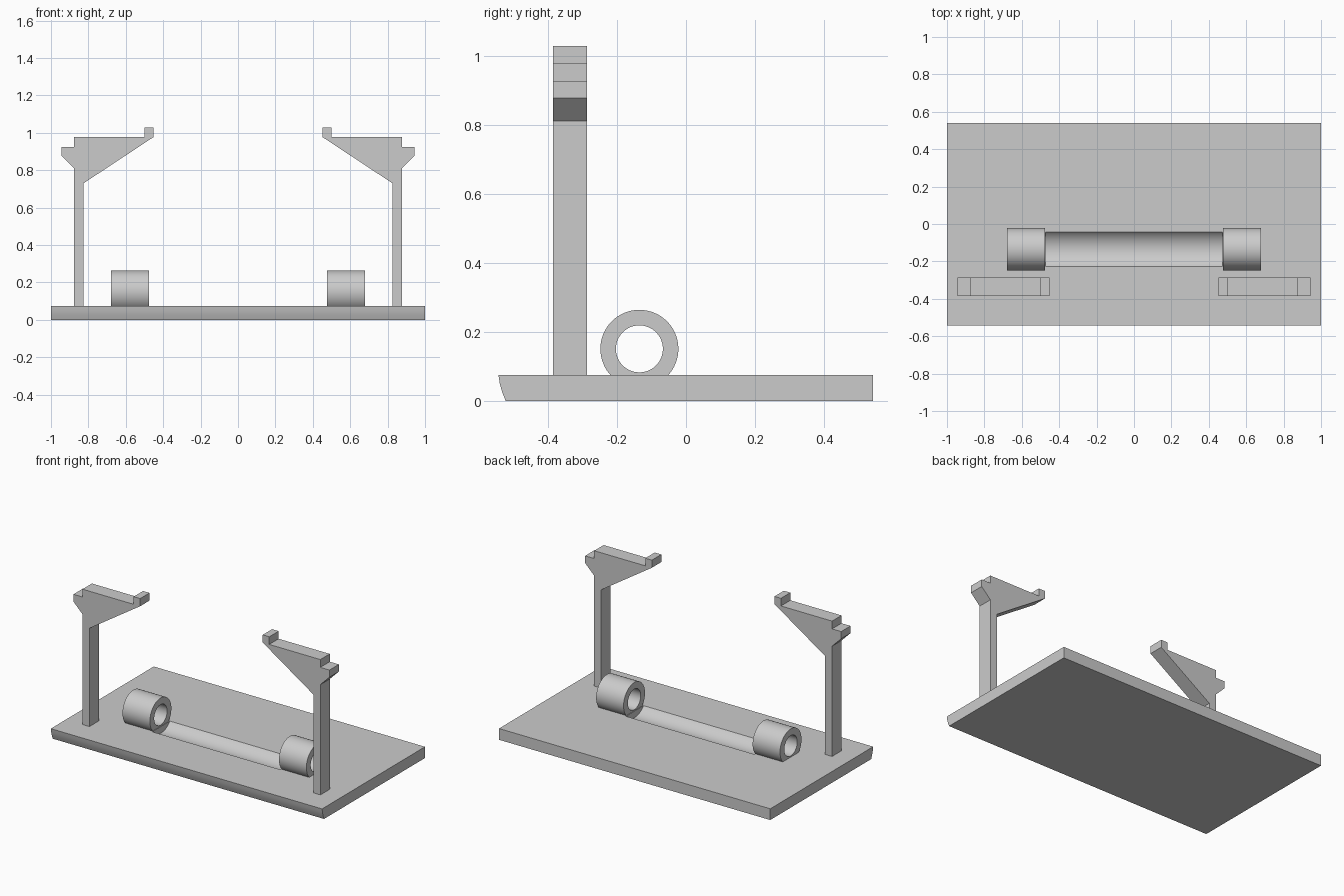
import bpy
import bmesh
import math
from mathutils import Matrix, Vector

cube = bpy.data.objects.get("Cube")
if cube:
    bpy.data.objects.remove(cube, do_unlink=True)

GREY = (0.6, 0.6, 0.6, 1.0)
grey = bpy.data.materials.new("plain grey")
grey.use_nodes = True
grey.diffuse_color = GREY
grey.node_tree.nodes["Principled BSDF"].inputs["Base Color"].default_value = GREY

AXIS_Y, AXIS_Z = -0.135, 0.151


def finish(name, bm):
    bmesh.ops.recalc_face_normals(bm, faces=bm.faces)
    mesh = bpy.data.meshes.new(name)
    bm.to_mesh(mesh)
    bm.free()
    mesh.materials.append(grey)
    obj = bpy.data.objects.new(name, mesh)
    bpy.context.collection.objects.link(obj)
    return obj


def prism(name, points, offset):
    """Extrude a flat outline along the offset."""
    bm = bmesh.new()
    face = bm.faces.new([bm.verts.new(p) for p in points])
    new = bmesh.ops.extrude_face_region(bm, geom=[face])["geom"]
    verts = [v for v in new if isinstance(v, bmesh.types.BMVert)]
    bmesh.ops.translate(bm, verts=verts, vec=offset)
    return finish(name, bm)


def smooth(obj):
    bpy.ops.object.select_all(action='DESELECT')
    obj.select_set(True)
    bpy.context.view_layer.objects.active = obj
    bpy.ops.object.shade_smooth_by_angle(angle=math.radians(30))


# Base plate with a rounded-under front edge
side = [(0.541, 0), (0.541, 0.075), (-0.543, 0.075), (-0.539, 0.05),
        (-0.532, 0.025), (-0.522, 0)]
base = prism("base_plate", [(-1, y, z) for y, z in side], (2, 0, 0))

# Round-bottomed trough cut into the plate between the rings
bm = bmesh.new()
bmesh.ops.create_cone(
    bm, cap_ends=True, segments=96, radius1=0.12, radius2=0.12, depth=0.945,
    matrix=Matrix.Translation((0, AXIS_Y, AXIS_Z)) @ Matrix.Rotation(math.pi / 2, 4, 'Y'))
cutter = finish("trough_cutter", bm)
cutter.hide_render = True
cutter.hide_set(True)
cut = base.modifiers.new("trough", 'BOOLEAN')
cut.operation = 'DIFFERENCE'
cut.solver = 'EXACT'
cut.object = cutter
# Bake the cut so that the cutter can go
mesh = bpy.data.meshes.new_from_object(
    base.evaluated_get(bpy.context.evaluated_depsgraph_get()))
base.modifiers.clear()
base.data = mesh
bpy.data.objects.remove(cutter, do_unlink=True)
smooth(base)

# Mirrored rings and bracket posts
outline = [(0.877, 0.07), (0.877, 0.81), (0.944, 0.877), (0.944, 0.925),
           (0.877, 0.925), (0.877, 0.977), (0.5, 0.977), (0.5, 1.028),
           (0.452, 1.028), (0.452, 0.977), (0.826, 0.73), (0.826, 0.07)]
for label, s in (("left", 1), ("right", -1)):
    prism(label + "_bracket_post", [(s * x, -0.385, z) for x, z in outline], (0, 0.099, 0))

    bm = bmesh.new()
    corners = [(0.476, 0.068), (0.678, 0.068), (0.678, 0.113), (0.476, 0.113)]
    face = bm.faces.new([bm.verts.new((s * x, AXIS_Y, AXIS_Z + r)) for x, r in corners])
    edges = list(face.edges)
    bm.faces.remove(face)
    bmesh.ops.spin(bm, geom=edges, cent=Vector((0, AXIS_Y, AXIS_Z)), axis=(1, 0, 0),
                   angle=2 * math.pi, steps=64, use_duplicate=False)
    bmesh.ops.remove_doubles(bm, verts=bm.verts, dist=0.0001)
    smooth(finish(label + "_ring", bm))
